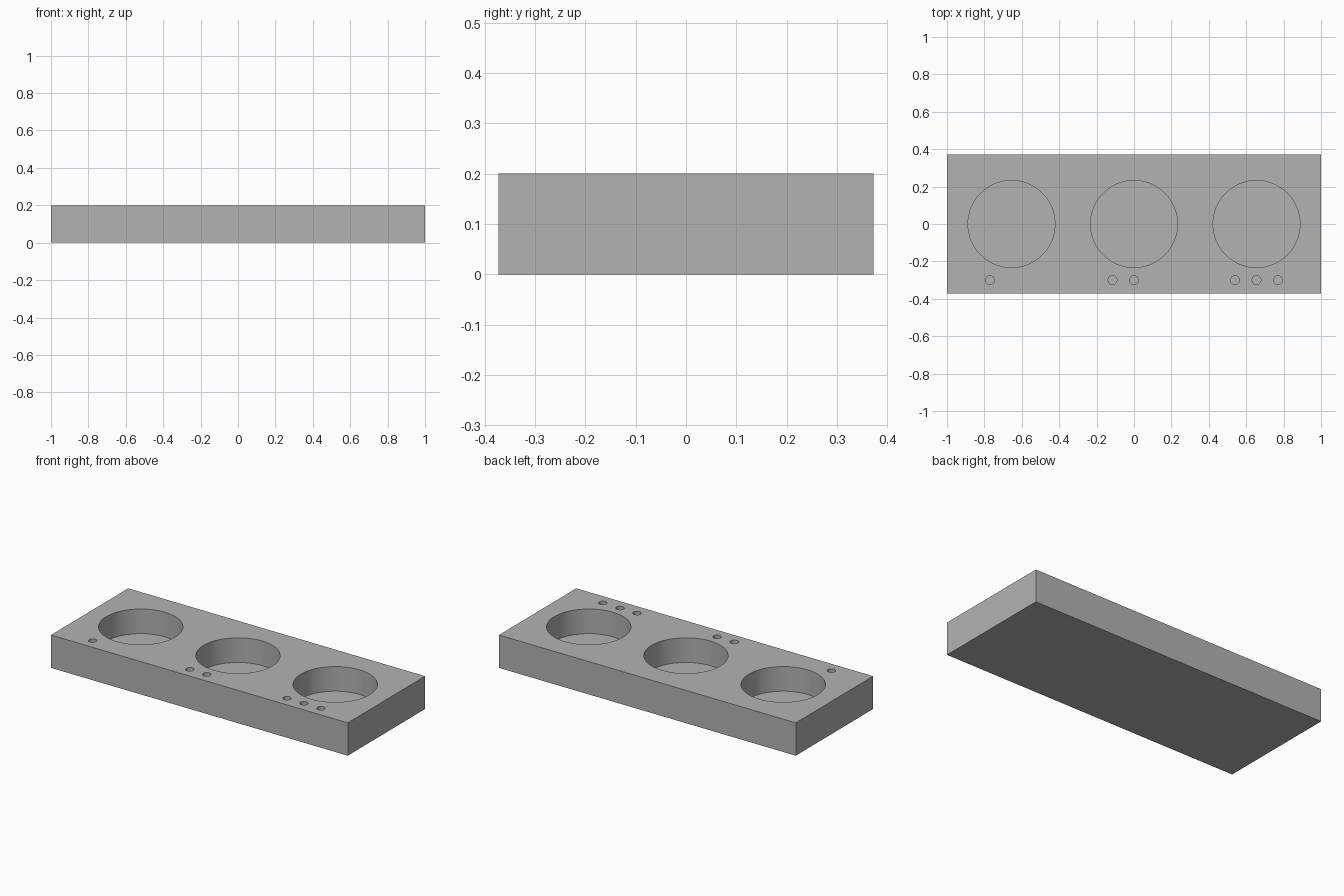
import bpy
import bmesh
from mathutils import Matrix, Vector

if "Cube" in bpy.data.objects:
    bpy.data.objects.remove(bpy.data.objects["Cube"], do_unlink=True)

WIDTH, DEPTH, HEIGHT = 2.0, 0.744, 0.2
PITCH = 0.655        # spacing of the round wells
DOT_STEP = 0.115     # spacing of the marker dots
DOT_Y = -0.3

grey = bpy.data.materials.new("light grey")
grey.use_nodes = True
colour = (0.45, 0.45, 0.45, 1)
grey.diffuse_color = colour
grey.node_tree.nodes["Principled BSDF"].inputs["Base Color"].default_value = colour


def mesh_object(name, bm):
    mesh = bpy.data.meshes.new(name)
    bm.to_mesh(mesh)
    bm.free()
    mesh.materials.append(grey)
    obj = bpy.data.objects.new(name, mesh)
    bpy.context.collection.objects.link(obj)
    return obj


def add_cutter(bm, x, y, radius, depth, segments):
    """Cylinder reaching down from above the top face by the given depth."""
    above = 0.05
    centre = Vector((x, y, HEIGHT + (above - depth) / 2))
    bmesh.ops.create_cone(bm, cap_ends=True, segments=segments,
                          radius1=radius, radius2=radius, depth=depth + above,
                          matrix=Matrix.Translation(centre))


# Solid block
bm = bmesh.new()
size = Matrix.Diagonal((WIDTH, DEPTH, HEIGHT, 1))
bmesh.ops.create_cube(bm, size=1, matrix=Matrix.Translation((0, 0, HEIGHT / 2)) @ size)
tray = mesh_object("tray_block", bm)

# Three wells, marked with one, two and three dots
bm = bmesh.new()
for i in range(3):
    x = (i - 1) * PITCH
    add_cutter(bm, x, 0, 0.2325, 0.15, 96)
    for j in range(i + 1):
        add_cutter(bm, x + (j - 1) * DOT_STEP, DOT_Y, 0.0235, 0.023, 32)
cutter = mesh_object("hole_cutter", bm)
cutter.hide_render = True

# Cut the holes and drop the cutter
cut = tray.modifiers.new("holes", 'BOOLEAN')
cut.operation = 'DIFFERENCE'
cut.solver = 'EXACT'
cut.object = cutter
bpy.ops.object.select_all(action='DESELECT')
tray.select_set(True)
bpy.context.view_layer.objects.active = tray
bpy.ops.object.modifier_apply(modifier=cut.name)
bpy.data.objects.remove(cutter, do_unlink=True)

# Smooth well walls, crisp rims
bpy.ops.object.shade_smooth_by_angle(angle=0.5)
